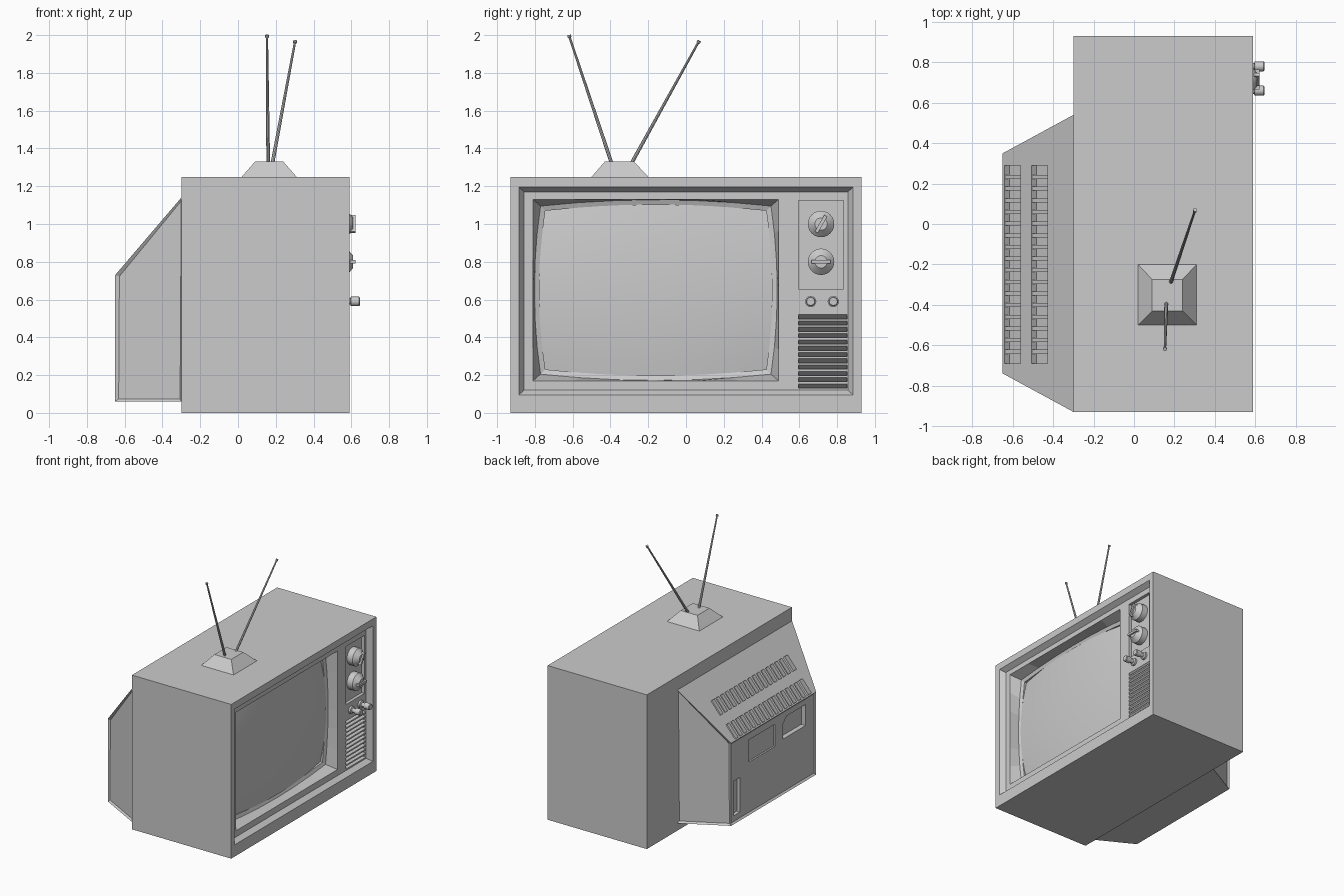
import bpy, bmesh
from math import sin, cos, pi, radians
from mathutils import Vector

if "Cube" in bpy.data.objects:
    bpy.data.objects.remove(bpy.data.objects["Cube"])


def finish(bm, name, smooth=None):
    bmesh.ops.recalc_face_normals(bm, faces=bm.faces)
    me = bpy.data.meshes.new(name)
    bm.to_mesh(me)
    bm.free()
    ob = bpy.data.objects.new(name, me)
    bpy.context.collection.objects.link(ob)
    if smooth:
        bpy.ops.object.select_all(action='DESELECT')
        bpy.context.view_layer.objects.active = ob
        ob.select_set(True)
        bpy.ops.object.shade_smooth_by_angle(angle=radians(smooth))
    return ob


def add_loft(bm, rings):
    """Skin a list of equal-length point rings and cap both ends."""
    vs = [[bm.verts.new(p) for p in r] for r in rings]
    n = len(vs[0])
    for a, b in zip(vs, vs[1:]):
        for i in range(n):
            j = (i + 1) % n
            bm.faces.new((a[i], a[j], b[j], b[i]))
    bm.faces.new(vs[0])
    bm.faces.new(vs[-1])


def lofts(name, solids, smooth=None):
    bm = bmesh.new()
    for rings in solids:
        add_loft(bm, rings)
    return finish(bm, name, smooth)


def rect(x, y0, y1, z0, z1):
    return [(x, y0, z0), (x, y1, z0), (x, y1, z1), (x, y0, z1)]


def flat(z, x0, x1, y0, y1):
    return [(x0, y0, z), (x1, y0, z), (x1, y1, z), (x0, y1, z)]


def box(x0, x1, *yz):
    return [rect(x0, *yz), rect(x1, *yz)]


def tube(p, q, radii, n=12):
    """Rings along p-q; radii is a list of (fraction, radius)."""
    p, q = Vector(p), Vector(q)
    u = (q - p).orthogonal().normalized()
    v = (q - p).normalized().cross(u)
    return [[p.lerp(q, f) + r * (cos(2 * pi * i / n) * u + sin(2 * pi * i / n) * v)
             for i in range(n)] for f, r in radii]


def cut(ob, cutter):
    m = ob.modifiers.new("cut", 'BOOLEAN')
    m.operation, m.solver, m.object = 'DIFFERENCE', 'EXACT', cutter
    bpy.context.view_layer.objects.active = ob
    bpy.ops.object.modifier_apply(modifier=m.name)
    bpy.data.objects.remove(cutter)


# Barrel-shaped screen mapping, u and v in -1..1
N = 6


def barrel(x, u, v, hy, hz, b):
    return (x, -0.16 + u * (hy + b * (1 - v * v)), 0.65 + v * (hz + b * (1 - u * u)))


def outline(x, hy, hz, b):
    t = [-1 + 2 * i / N for i in range(N)]
    uv = [(k, -1) for k in t] + [(1, k) for k in t] + [(-k, 1) for k in t] + [(-1, -k) for k in t]
    return [barrel(x, u, v, hy, hz, b) for u, v in uv]


# Cabinet with bevelled front recess
cabinet = lofts("cabinet", [[rect(-0.30, -0.93, 0.93, 0, 1.25), rect(0.59, -0.93, 0.93, 0, 1.25),
                             rect(0.59, -0.885, 0.885, 0.095, 1.195),
                             rect(0.55, -0.857, 0.857, 0.12, 1.17)]])
# Screen opening, stepping in from a rectangle to the barrel outline
cut(cabinet, lofts("screen_cutter", [[outline(0.62, 0.65, 0.48, 0), outline(0.55, 0.65, 0.48, 0),
                                      outline(0.47, 0.61, 0.445, 0.033),
                                      outline(0.46, 0.585, 0.42, 0.033),
                                      outline(0.43, 0.585, 0.42, 0.033)]]))
# Control panel recess and speaker slots
slots = [box(0.525, 0.62, 0.595, 0.835, 0.655, 1.125)]
for i in range(12):
    zt = 0.52 - i * 0.0333
    prof = [(0.57, zt), (0.55, zt), (0.52, zt - 0.022), (0.57, zt - 0.022)]
    slots.append([[(x, y, z) for x, z in prof] for y in (0.595, 0.853)])
cut(cabinet, lofts("control_cutter", slots))

# Curved picture tube
bm = bmesh.new()
M = N * 2
grid = []
for i in range(M + 1):
    u = -1 + 2 * i / M
    grid.append([bm.verts.new(barrel(0.44 + 0.06 * (1 - u * u * 0.5 - v * v * 0.5), u, v, 0.585, 0.42, 0.033))
                 for v in [-1 + 2 * j / M for j in range(M + 1)]])
for i in range(M):
    for j in range(M):
        bm.faces.new((grid[i][j], grid[i + 1][j], grid[i + 1][j + 1], grid[i][j + 1]))
screen = finish(bm, "screen", 40)
if screen.data.polygons[0].normal.x < 0:
    screen.data.flip_normals()

# Tuning dials with grip bars
for k, (z, ang) in enumerate([(1.0, 60), (0.80, 0)]):
    c = Vector((0.525, 0.715, z))
    lofts(f"dial_{k}", [tube(c, c + Vector((0.1, 0, 0)),
                             [(0, 0.07), (0.5, 0.07), (0.65, 0.055), (0.85, 0.033)], 24)], 30)
    d = Vector((0, cos(radians(ang)), sin(radians(ang))))
    e = Vector((0, -d.z, d.y))
    lofts(f"dial_grip_{k}", [[[Vector((x, 0.715, z)) + d * a * 0.05 + e * b * 0.009
                               for a, b in ((-1, -1), (1, -1), (1, 1), (-1, 1))]
                              for x in (0.575, 0.622)]])
# Small knobs
for k, y in enumerate((0.66, 0.78)):
    lofts(f"small_knob_{k}", [tube((0.545, y, 0.59), (0.645, y, 0.59),
                                   [(0, 0.03), (0.2, 0.03), (0.25, 0.017), (0.5, 0.017),
                                    (0.52, 0.025), (0.95, 0.025), (1, 0.021)], 16)], 30)

# Rear housing with inset sides and back
bm = bmesh.new()
add_loft(bm, [[(-0.65, -0.74, 0.06), (-0.65, 0.35, 0.06), (-0.65, 0.35, 0.73), (-0.65, -0.74, 0.73)],
              [(-0.30, -0.93, 0.06), (-0.30, 0.54, 0.06), (-0.30, 0.54, 1.14), (-0.30, -0.93, 1.14)]])
bmesh.ops.recalc_face_normals(bm, faces=bm.faces)
bm.normal_update()
panels = [f for f in bm.faces if f.normal.x < -0.9 or abs(f.normal.y) > 0.7]
bmesh.ops.inset_individual(bm, faces=panels, thickness=0.02, depth=-0.012)
housing = finish(bm, "rear_housing")

# Rear sockets, one with a clipped corner
clip = [(-0.33, 0.50), (-0.62, 0.50), (-0.62, 0.67), (-0.38, 0.67), (-0.33, 0.62)]
cut(housing, lofts("socket_cutter", [box(-0.70, -0.625, -0.227, 0.106, 0.48, 0.66),
                                     box(-0.70, -0.61, 0.22, 0.30, 0.12, 0.40),
                                     [[(x, y, z) for y, z in clip] for x in (-0.70, -0.60)]]))

# Vent rows on the sloping top
along = Vector((0.35, 0, 0.41)).normalized()
out = Vector((-along.z, 0, along.x))


def slope_box(x, half, h0, h1, y0, y1):
    c = Vector((x, 0, 0.73 + (x + 0.65) * 0.41 / 0.35))
    return [[c + along * a + out * h + Vector((0, y, 0))
             for a, h in ((-half, h0), (half, h0), (half, h1), (-half, h1))] for y in (y0, y1)]


rows = (-0.602, -0.468)
cut(housing, lofts("vent_cutter", [slope_box(x, 0.062, -0.035, 0.03, -0.69, 0.29) for x in rows]))
step = 0.98 / 17
lofts("vent_ribs", [slope_box(x, 0.064, -0.04, -0.006, -0.69 + i * step - 0.01, -0.69 + i * step + 0.01)
                    for x in rows for i in range(1, 17)])

# Aerial base and two rods
lofts("aerial_base", [[flat(1.25, 0.02, 0.31, -0.50, -0.20), flat(1.33, 0.09, 0.24, -0.43, -0.275)]])
for k, (p, q) in enumerate([((0.16, -0.39, 1.31), (0.153, -0.62, 2.0)),
                            ((0.18, -0.295, 1.31), (0.303, 0.07, 1.97))]):
    lofts(f"aerial_rod_{k}", [tube(p, q, [(0, 0.01), (0.5, 0.008), (0.98, 0.006),
                                          (0.982, 0.01), (1, 0.01)], 8)], 40)
